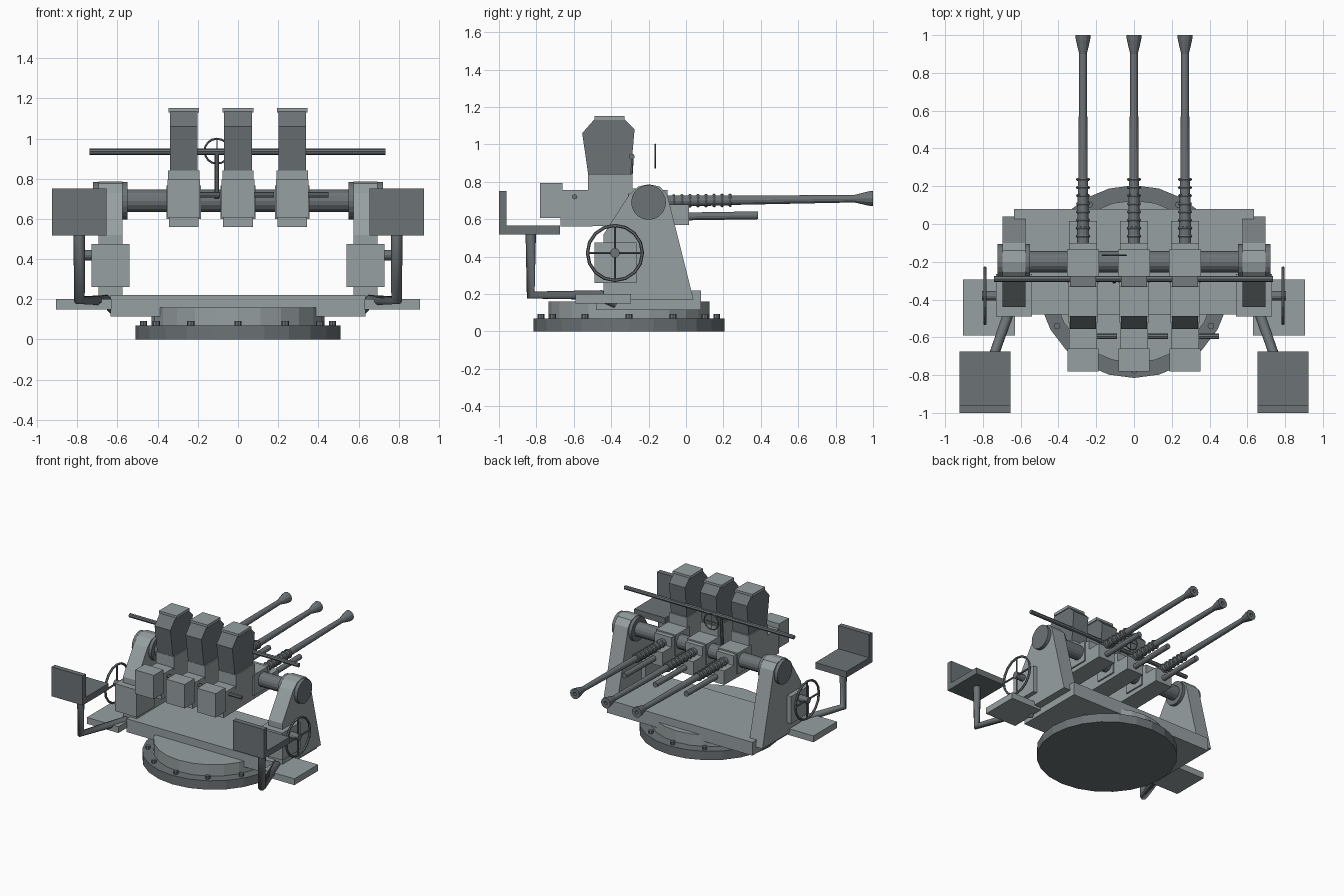
import bpy, bmesh
from math import cos, sin, pi, atan2
from mathutils import Vector, Matrix

if "Cube" in bpy.data.objects:
    bpy.data.objects.remove(bpy.data.objects["Cube"])


def mat(name, c):
    m = bpy.data.materials.new(name)
    m.diffuse_color = (*c, 1)
    m.use_nodes = True
    m.node_tree.nodes["Principled BSDF"].inputs["Base Color"].default_value = m.diffuse_color
    return m


LIGHT = mat("light_grey", (0.31, 0.35, 0.36))
DARK = mat("dark_grey", (0.15, 0.17, 0.18))


def finish(name, bm, m):
    bmesh.ops.recalc_face_normals(bm, faces=bm.faces)
    me = bpy.data.meshes.new(name)
    bm.to_mesh(me)
    bm.free()
    me.materials.append(m)
    ob = bpy.data.objects.new(name, me)
    bpy.context.collection.objects.link(ob)
    return ob


def prism(name, pts, x0, x1, m):
    """Extrude a (y, z) profile from x0 to x1."""
    bm = bmesh.new()
    f = bm.faces.new([bm.verts.new((x0, y, z)) for y, z in pts])
    ext = bmesh.ops.extrude_face_region(bm, geom=[f])["geom"]
    vs = [g for g in ext if isinstance(g, bmesh.types.BMVert)]
    bmesh.ops.translate(bm, verts=vs, vec=(x1 - x0, 0, 0))
    return finish(name, bm, m)


def box(name, x, y, z, m):
    return prism(name, [(y[0], z[0]), (y[1], z[0]), (y[1], z[1]), (y[0], z[1])], x[0], x[1], m)


def lathe(name, start, axis, prof, m, sides=12):
    """Revolve (distance, radius) points around an axis through start."""
    q = Vector(axis).normalized().to_track_quat('Z', 'Y')
    bm = bmesh.new()
    rings = []
    for d, r in prof:
        rings.append([bm.verts.new(Vector(start) + q @ Vector(
            (r * cos(2 * pi * i / sides), r * sin(2 * pi * i / sides), d))) for i in range(sides)])
    for a, b in zip(rings, rings[1:]):
        for i in range(sides):
            j = (i + 1) % sides
            bm.faces.new((a[i], a[j], b[j], b[i]))
    bm.faces.new(rings[0])
    bm.faces.new(rings[-1])
    return finish(name, bm, m)


def rod(name, a, b, r, m, sides=12):
    v = Vector(b) - Vector(a)
    return lathe(name, a, v, [(0, r), (v.length, r)], m, sides)


def ring(name, loc, axis, R, r, m, major=16):
    q = Vector(axis).to_track_quat('Z', 'Y')
    bpy.ops.mesh.primitive_torus_add(major_radius=R, minor_radius=r, major_segments=major,
                                     minor_segments=6, location=loc, rotation=q.to_euler())
    ob = bpy.context.object
    ob.name = name
    ob.data.materials.append(m)


def pipe(name, pts, r, m):
    cu = bpy.data.curves.new(name, 'CURVE')
    cu.dimensions = '3D'
    cu.bevel_depth, cu.bevel_resolution, cu.use_fill_caps = r, 2, True
    sp = cu.splines.new('POLY')
    sp.points.add(len(pts) - 1)
    for p, c in zip(sp.points, pts):
        p.co = (*c, 1)
    cu.materials.append(m)
    ob = bpy.data.objects.new(name, cu)
    bpy.context.collection.objects.link(ob)
    bpy.ops.object.select_all(action='DESELECT')
    ob.select_set(True)
    bpy.context.view_layer.objects.active = ob
    bpy.ops.object.convert(target='MESH')


# Round base with bolts, and the rotating platform
CY = -0.305
rod("base_disc", (0, CY, 0), (0, CY, 0.07), 0.51, DARK, 24)
rod("turntable", (0, CY, 0.07), (0, CY, 0.16), 0.43, LIGHT, 24)
for i in range(12):
    a = i * pi / 6
    x, y = 0.47 * cos(a), CY + 0.47 * sin(a)
    rod("base_bolt", (x, y, 0.06), (x, y, 0.092), 0.018, DARK, 8)
box("platform", (-0.635, 0.635), (-0.48, 0.08), (0.115, 0.22), LIGHT)

# Left and right stands, with elevation gear, seats and footrests
STAND = [(0.04, 0.17), (-0.10, 0.73), (-0.14, 0.775), (-0.2, 0.787), (-0.255, 0.775),
         (-0.305, 0.73), (-0.44, 0.52), (-0.44, 0.17)]
for s in (-1, 1):
    prism("stand", STAND, s * 0.575, s * 0.695, LIGHT)
    rod("trunnion_cap", (s * 0.55, -0.2, 0.69), (s * 0.722, -0.2, 0.69), 0.093, DARK, 20)
    box("gear_box", (s * 0.54, s * 0.73), (-0.49, -0.265), (0.26, 0.475), LIGHT)
    hub = Vector((s * 0.79, -0.38, 0.42))
    rod("wheel_shaft", (s * 0.72, -0.38, 0.42), (s * 0.805, -0.38, 0.42), 0.026, DARK)
    ring("hand_wheel", hub, (1, 0, 0), 0.147, 0.009, DARK)
    for d in (Vector((0, 0.147, 0)), Vector((0, 0, 0.147))):
        rod("wheel_spoke", hub - d, hub + d, 0.007, DARK, 6)
    box("footrest", (s * 0.63, s * 0.905), (-0.59, -0.295), (0.15, 0.2), LIGHT)
    pipe("seat_arm", [(s * 0.79, -0.83, 0.53), (s * 0.79, -0.83, 0.195),
                      (s * 0.66, -0.46, 0.195), (s * 0.62, -0.38, 0.15)], 0.028, DARK)
    prism("seat", [(-1, 0.518), (-0.675, 0.518), (-0.675, 0.567), (-0.96, 0.567),
                   (-0.96, 0.75), (-1, 0.75)], s * 0.655, s * 0.925, DARK)

# Cross tube carrying the guns
rod("cross_tube", (-0.58, -0.2, 0.69), (0.58, -0.2, 0.69), 0.056, DARK, 16)

# Three guns
RECEIVER = [(-0.67, 0.56), (0.015, 0.57), (0.015, 0.68), (-0.1, 0.68), (-0.1, 0.755), (-0.67, 0.755)]
MAGAZINE = [(-0.52, 0.82), (-0.555, 1.06), (-0.485, 1.14), (-0.335, 1.14), (-0.275, 1.08), (-0.298, 0.82)]
BARREL = [(0, 0.03), (0.33, 0.027), (0.34, 0.025), (1.0, 0.02), (1.075, 0.038), (1.1, 0.041),
          (1.1, 0.013), (1.04, 0.013)]
start, aim = Vector((0, -0.1, 0.697)), Vector((0, 1.1, 0.014)).normalized()
for x in (-0.27, 0, 0.27):
    off = Vector((x, 0, 0))
    prism("receiver", RECEIVER, x - 0.074, x + 0.074, LIGHT)
    box("trunnion_sleeve", (x - 0.086, x + 0.086), (-0.31, -0.135), (0.6, 0.765), LIGHT)
    box("rear_block", (x - 0.081, x + 0.081), (-0.78, -0.66), (0.607, 0.795), LIGHT)
    box("magazine_base", (x - 0.078, x + 0.078), (-0.525, -0.285), (0.74, 0.842), LIGHT)
    prism("magazine", MAGAZINE, x - 0.069, x + 0.069, DARK)
    box("magazine_cap", (x - 0.077, x + 0.077), (-0.49, -0.33), (1.13, 1.152), LIGHT)
    lathe("barrel", start + off, aim, BARREL, DARK)
    for i in range(8):
        ring("barrel_spring_ring", start + off + aim * (0.035 + i * 0.043), aim, 0.028, 0.009, DARK, 12)
    rod("recoil_tube", (x, 0, 0.615), (x, 0.385, 0.621), 0.021, DARK)
    rod("cocking_handle", (x + 0.07, -0.595, 0.72), (x + 0.18, -0.595, 0.72), 0.014, DARK, 8)

# Sighting bar, post and ring sight
rod("sight_bar", (-0.74, -0.29, 0.935), (0.735, -0.29, 0.935), 0.016, DARK, 8)
rod("sight_post", (-0.105, -0.29, 0.935), (-0.105, -0.305, 0.7), 0.011, DARK, 8)
eye = Vector((-0.105, -0.165, 0.937))
ring("ring_sight", eye, (0, 1, 0), 0.062, 0.005, DARK)
for d in (Vector((0.062, 0, 0)), Vector((0, 0, 0.062))):
    rod("ring_sight_wire", eye - d, eye + d, 0.003, DARK, 6)
